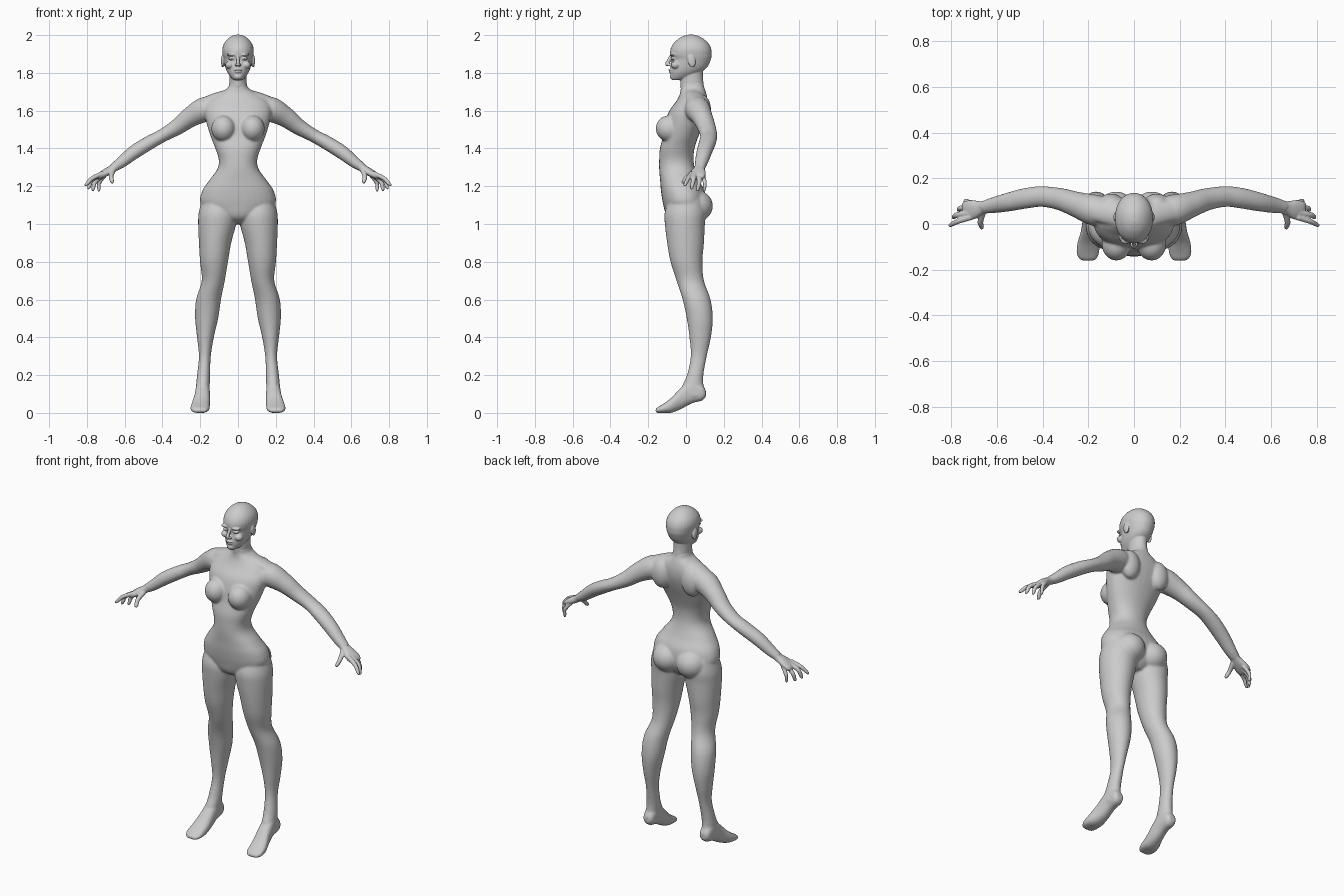
import bpy, bmesh, math
from mathutils import Vector, Matrix


def refine(rows, n=5):
    """Smooth (Catmull-Rom) in-betweens for a list of number rows."""
    out = []
    for i in range(len(rows) - 1):
        a, b, c, d = (rows[max(i - 1, 0)], rows[i], rows[i + 1],
                      rows[min(i + 2, len(rows) - 1)])
        for k in range(n):
            t = k / n
            out.append([0.5 * (2 * q + (r - p) * t + (2 * p - 5 * q + 4 * r - s) * t * t
                               + (3 * q - p - 3 * r + s) * t ** 3)
                        for p, q, r, s in zip(a, b, c, d)])
    return out + [list(rows[-1])]


def loft(bm, rings, power=2.0, n=32):
    """Skin closed rings given as (centre, u axis, v axis)."""
    loops = []
    for c, u, v in rings:
        loop = []
        for i in range(n):
            a = 2 * math.pi * i / n
            x, y = math.cos(a), math.sin(a)
            x = math.copysign(abs(x) ** (2 / power), x)
            y = math.copysign(abs(y) ** (2 / power), y)
            loop.append(bm.verts.new(c + u * x + v * y))
        loops.append(loop)
    for p, q in zip(loops, loops[1:]):
        for i in range(n):
            j = (i + 1) % n
            bm.faces.new((p[i], p[j], q[j], q[i]))
    bm.faces.new(loops[0])
    bm.faces.new(loops[-1])


def stack(bm, rows, power=2.0):
    """Horizontal sections: z, x min, x max, y front, y back."""
    loft(bm, [(Vector(((a + b) / 2, (f + k) / 2, z)), Vector(((b - a) / 2, 0, 0)),
               Vector((0, (k - f) / 2, 0))) for z, a, b, f, k in refine(rows)], power)


def column(bm, rows, power=2.0):
    """Centred horizontal sections: z, half width, y front, y back."""
    stack(bm, [(z, -w, w, f, k) for z, w, f, k in rows], power)


def tube(bm, rows, power=2.0):
    """Limb along a path: x, y, z, sideways radius, upward radius."""
    pts = refine(rows)
    rings = []
    for i, p in enumerate(pts):
        t = Vector(pts[min(i + 1, len(pts) - 1)][:3]) - Vector(pts[max(i - 1, 0)][:3])
        t.normalize()
        side = t.cross(Vector((0, 0, 1))).normalized()
        rings.append((Vector(p[:3]), side * p[3], side.cross(t) * p[4]))
    loft(bm, rings, power)


def blob(bm, pos, size, tilt=0.0):
    m = Matrix.Translation(pos) @ Matrix.Rotation(tilt, 4, 'X') @ Matrix.Diagonal((*size, 1))
    bmesh.ops.create_icosphere(bm, subdivisions=4, radius=1, matrix=m)


def mirror_x(bm):
    new = bmesh.ops.duplicate(bm, geom=bm.verts[:] + bm.edges[:] + bm.faces[:])['geom']
    bmesh.ops.scale(bm, vec=(-1, 1, 1), verts=[g for g in new if isinstance(g, bmesh.types.BMVert)])


def finish(bm, name, voxel, smooth):
    """Fuse the overlapping masses into one smooth skin."""
    bmesh.ops.recalc_face_normals(bm, faces=bm.faces[:])
    mesh = bpy.data.meshes.new(name)
    bm.to_mesh(mesh)
    bm.free()
    ob = bpy.data.objects.new(name, mesh)
    bpy.context.collection.objects.link(ob)
    r = ob.modifiers.new("fuse", 'REMESH')
    r.mode = 'VOXEL'
    r.voxel_size = voxel
    r.use_smooth_shade = True
    s = ob.modifiers.new("soften", 'SMOOTH')
    s.factor, s.iterations = 0.5, smooth
    for p in mesh.polygons:
        p.use_smooth = True


# --- body: legs, feet, arms, bust and seat are mirrored, torso is central
bm = bmesh.new()
# leg
stack(bm, [(1.13, .03, .19, -.09, .09), (1.06, .008, .208, -.113, .105),
           (1.0, .010, .211, -.112, .10), (.9, .036, .207, -.10, .095),
           (.8, .053, .201, -.082, .087), (.7, .07, .192, -.05, .095),
           (.6, .09, .222, -.018, .13), (.5, .105, .227, .004, .142),
           (.4, .128, .217, .018, .132), (.3, .144, .207, .025, .11),
           (.2, .148, .217, .005, .092), (.14, .15, .222, -.02, .092),
           (.09, .155, .225, -.01, .09)])
# foot on its toes: y, sole z, top z, half width, centre x
loft(bm, [(Vector((x, y, (lo + hi) / 2)), Vector((w, 0, 0)), Vector((0, 0, (hi - lo) / 2)))
          for y, lo, hi, w, x in refine([
              (.105, .085, .12, .02, .187), (.085, .065, .15, .033, .187),
              (.03, .05, .18, .037, .187), (-.03, .018, .13, .042, .19),
              (-.08, 0, .078, .049, .198), (-.125, 0, .045, .05, .202),
              (-.15, 0, .03, .04, .202), (-.162, .003, .018, .025, .2)])], 2.4)
# arm
tube(bm, [(.09, .05, 1.615, .055, .05), (.17, .06, 1.608, .068, .066),
          (.25, .085, 1.567, .056, .054), (.32, .108, 1.515, .049, .043),
          (.40, .12, 1.468, .045, .035), (.47, .113, 1.43, .045, .037),
          (.55, .096, 1.38, .041, .037), (.62, .081, 1.325, .034, .03),
          (.665, .072, 1.295, .027, .022)])
# bust, seat, shoulder blade, collar
blob(bm, (.077, -.088, 1.505), (.064, .072, .07), -.25)
blob(bm, (.078, .05, 1.095), (.088, .092, .085))
blob(bm, (.10, .085, 1.60), (.06, .048, .085))
tube(bm, [(.03, .03, 1.69, .05, .025), (.10, .045, 1.672, .05, .028), (.18, .06, 1.645, .045, .025)])
mirror_x(bm)
# torso
column(bm, [(1.0, .04, -.05, .05), (1.035, .11, -.10, .085), (1.10, .195, -.12, .105),
            (1.17, .192, -.132, .10), (1.23, .153, -.137, .07), (1.29, .11, -.142, .048),
            (1.34, .102, -.142, .04), (1.40, .12, -.138, .045), (1.47, .147, -.12, .068),
            (1.54, .168, -.108, .095), (1.60, .178, -.088, .112), (1.65, .16, -.052, .115),
            (1.69, .105, -.032, .108), (1.72, .055, -.028, .098), (1.75, .046, -.028, .09)], 2.2)
finish(bm, "body", .0065, 6)

# --- hands
bm = bmesh.new()
# palm
tube(bm, [(.63, .079, 1.319, .03, .025), (.665, .071, 1.293, .029, .021),
          (.70, .064, 1.272, .041, .02), (.73, .058, 1.255, .043, .016),
          (.745, .055, 1.245, .036, .01)], 2.3)
# fingers and thumb
for base, mid, tip, r in [
        ((.715, .03, 1.268), (.77, .012, 1.243), (.81, -.008, 1.203), .0115),
        ((.72, .048, 1.265), (.773, .04, 1.235), (.793, .028, 1.185), .012),
        ((.715, .068, 1.26), (.757, .07, 1.222), (.77, .06, 1.175), .0115),
        ((.705, .088, 1.26), (.735, .1, 1.217), (.737, .096, 1.172), .0105),
        ((.66, .058, 1.288), (.672, .01, 1.252), (.665, -.02, 1.217), .0125)]:
    a, b, c = map(Vector, (base, mid, tip))
    tube(bm, [(*a, r * 1.15, r * 1.15), (*b, r, r), (*b.lerp(c, .7), r * .85, r * .85),
              (*c, r * .5, r * .5)])
mirror_x(bm)
finish(bm, "hands", .004, 3)

# --- head and neck
bm = bmesh.new()
# ear, brow, eye, cheek, nostril
blob(bm, (.081, .03, 1.862), (.009, .02, .034), .2)
blob(bm, (.034, -.07, 1.897), (.026, .017, .008))
blob(bm, (.033, -.068, 1.876), (.017, .013, .008))
blob(bm, (.045, -.055, 1.842), (.022, .024, .02))
blob(bm, (.009, -.089, 1.842), (.008, .011, .007))
mirror_x(bm)
# skull and jaw
column(bm, [(1.762, .018, -.075, -.03), (1.772, .034, -.08, .02), (1.80, .055, -.083, .075),
            (1.83, .067, -.082, .112), (1.872, .076, -.076, .132), (1.895, .081, -.084, .136),
            (1.925, .083, -.082, .134), (1.955, .074, -.067, .12), (1.982, .052, -.038, .09),
            (1.997, .028, -.008, .06), (2.002, .01, .012, .04)], 2.1)
# neck
column(bm, [(1.67, .06, -.015, .1), (1.72, .048, -.028, .096),
            (1.77, .046, -.03, .09), (1.82, .046, -.03, .09)])
# nose, lips, chin
tube(bm, [(0, -.076, 1.893, .008, .008), (0, -.09, 1.868, .008, .01),
          (0, -.1, 1.848, .01, .011), (0, -.098, 1.838, .007, .007)])
blob(bm, (0, -.081, 1.815), (.022, .013, .005))
blob(bm, (0, -.08, 1.805), (.019, .012, .005))
blob(bm, (0, -.07, 1.78), (.022, .016, .015))
finish(bm, "head", .0035, 3)
